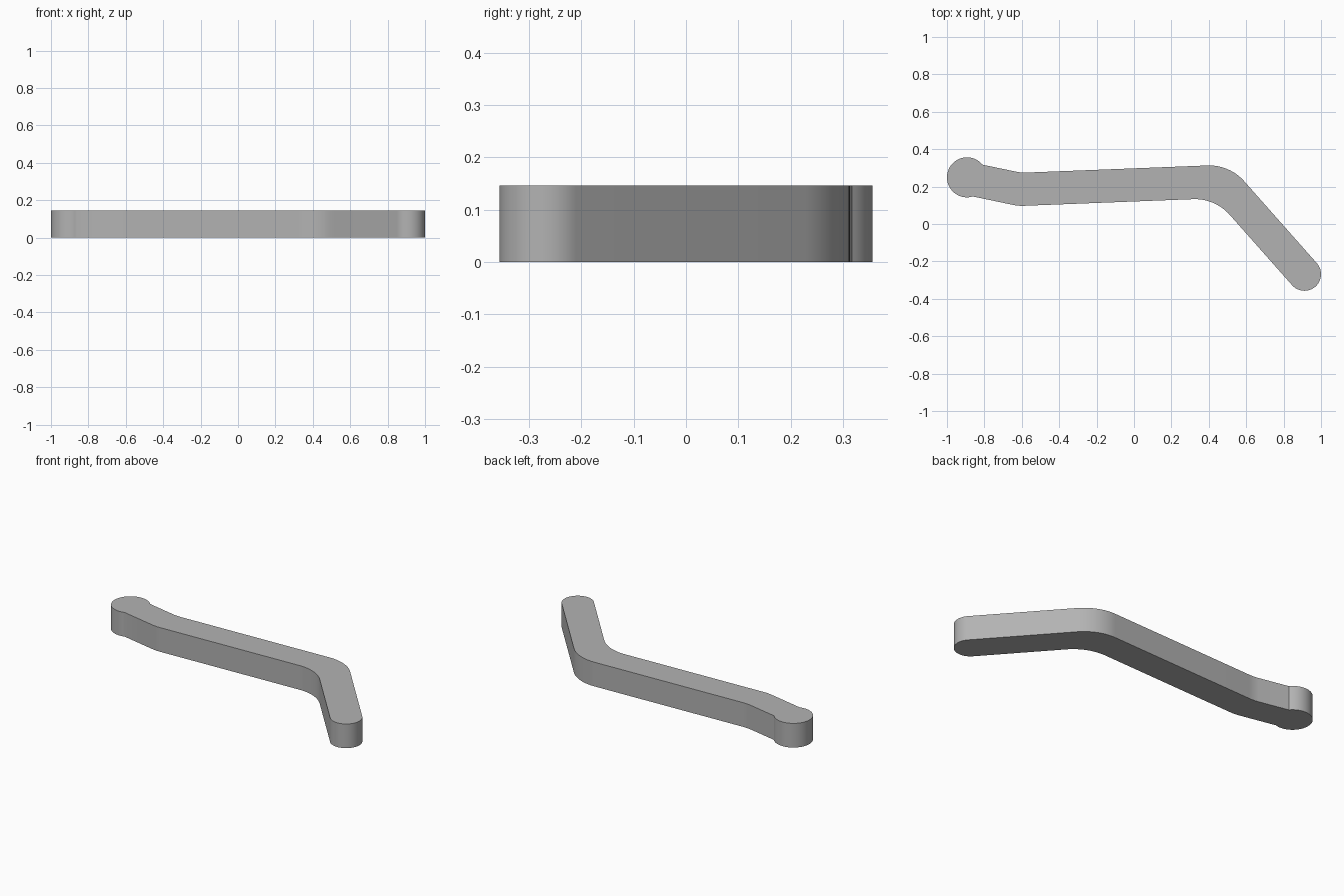
import bpy, bmesh, math
from mathutils import Vector
from mathutils.geometry import intersect_line_line_2d, intersect_line_sphere_2d

if "Cube" in bpy.data.objects:
    bpy.data.objects.remove(bpy.data.objects["Cube"], do_unlink=True)

HEIGHT = 0.146
HALF_WIDTH = 0.0885
FILLET = 0.25
DISC, DISC_R = Vector((-0.893, 0.2495)), 0.107
# Centre line of the arm, from the disc end to the rounded tip
PATH = [Vector(p) for p in ((-0.893, 0.244), (-0.61, 0.185), (0.472, 0.2275), (0.9115, -0.2685))]


def arc(centre, radius, start, end, steps):
    return [centre + radius * Vector((math.cos(a), math.sin(a)))
            for a in (start + (end - start) * i / steps for i in range(steps + 1))]


def angle(v):
    return math.atan2(v.y, v.x)


def fillet(a, corner, b, radius, steps=16):
    """Points of the arc rounding a corner between two edges."""
    u, v = (a - corner).normalized(), (b - corner).normalized()
    half = u.angle(v) / 2
    centre = corner + (u + v).normalized() * radius / math.sin(half)
    start = angle(corner + u * radius / math.tan(half) - centre)
    end = angle(corner + v * radius / math.tan(half) - centre)
    sweep = (end - start + math.pi) % (2 * math.pi) - math.pi
    return arc(centre, radius, start, start + sweep, steps)


def side(sign):
    """One edge of the arm: parallel to the centre line, with rounded bends."""
    lines = []
    for p, q in zip(PATH, PATH[1:]):
        d = (q - p).normalized()
        n = Vector((-d.y, d.x)) * sign * HALF_WIDTH
        lines.append((p + n, q + n))
    corners = [lines[0][0]]
    for (a, b), (c, d) in zip(lines, lines[1:]):
        far, near = b + (b - a), c - (d - c)
        corners.append(intersect_line_line_2d(a, far, near, d))
    corners.append(lines[-1][1])
    hits = [h for h in intersect_line_sphere_2d(*lines[0], DISC, DISC_R, False) if h]
    points = [max(hits, key=lambda h: h.x)]
    for i in (1, 2):
        points += fillet(corners[i - 1], corners[i], corners[i + 1], FILLET)
    return points


# Outline: upper edge, rounded tip, lower edge, round disc end
upper, lower = side(1), side(-1)
d = PATH[-1] - PATH[-2]
tip = arc(PATH[-1], HALF_WIDTH, angle(d) + math.pi / 2, angle(d) - math.pi / 2, 32)
low, high = angle(lower[0] - DISC), angle(upper[0] - DISC)
disc = arc(DISC, DISC_R, low, high - 2 * math.pi, 48)[1:-1]
outline = upper + tip + lower[::-1] + disc

bm = bmesh.new()
base = bm.faces.new([bm.verts.new((p.x, p.y, 0)) for p in outline])
top = bmesh.ops.extrude_face_region(bm, geom=[base])["geom"]
bmesh.ops.translate(bm, vec=(0, 0, HEIGHT),
                    verts=[g for g in top if isinstance(g, bmesh.types.BMVert)])
bmesh.ops.recalc_face_normals(bm, faces=bm.faces)
mesh = bpy.data.meshes.new("bent_lever")
bm.to_mesh(mesh)
bm.free()

lever = bpy.data.objects.new("bent_lever", mesh)
bpy.context.collection.objects.link(lever)

# Plain grey
grey = bpy.data.materials.new("plain_grey")
grey.use_nodes = True
colour = (0.45, 0.45, 0.45, 1)
grey.diffuse_color = colour
grey.node_tree.nodes["Principled BSDF"].inputs["Base Color"].default_value = colour
mesh.materials.append(grey)

bpy.ops.object.select_all(action="DESELECT")
lever.select_set(True)
bpy.context.view_layer.objects.active = lever
bpy.ops.object.shade_smooth_by_angle(angle=math.radians(30))
